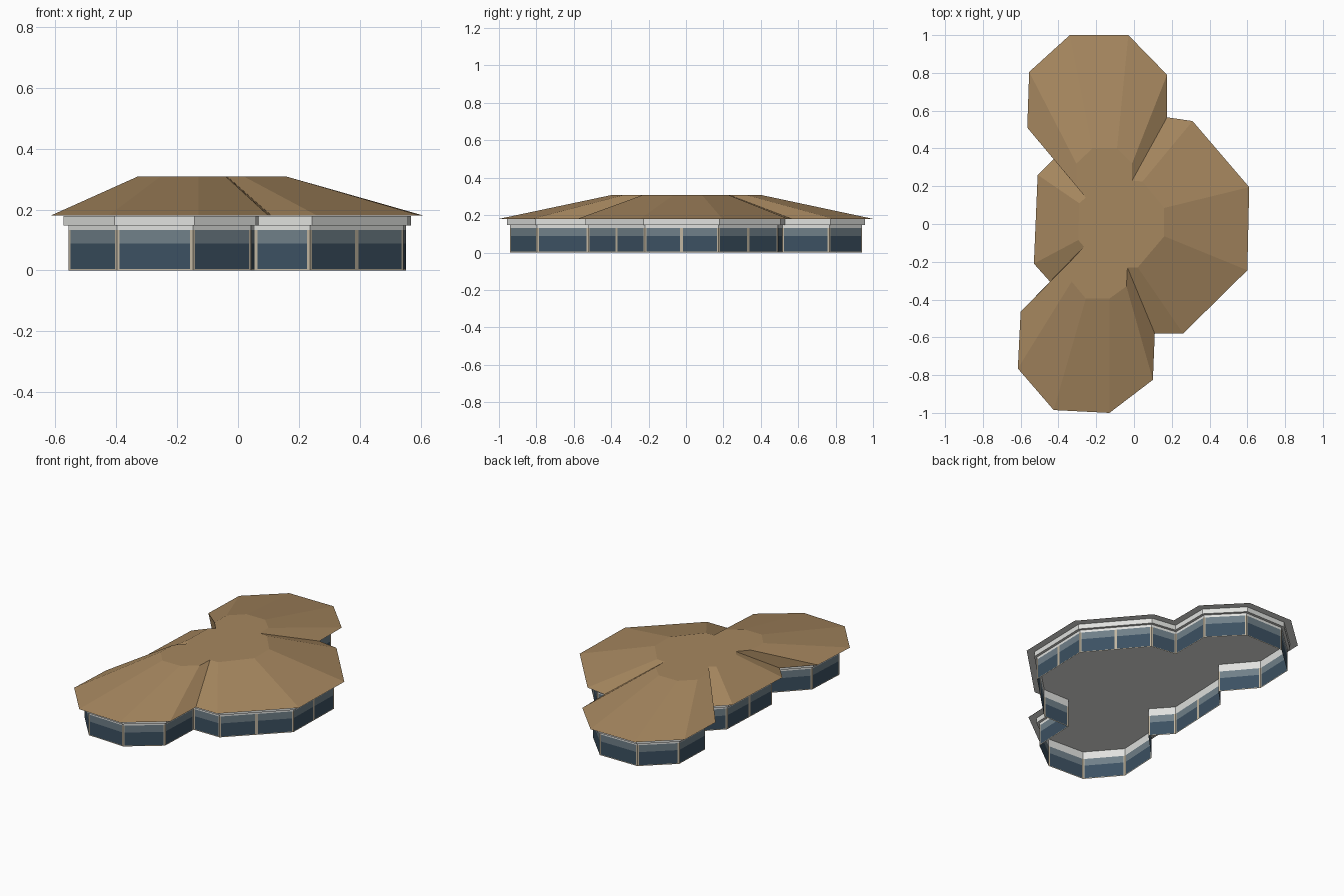
import bpy
from mathutils import Vector

if "Cube" in bpy.data.objects:
    bpy.data.objects.remove(bpy.data.objects["Cube"])


def mat(name, r, g, b):
    m = bpy.data.materials.new(name)
    lin = [((c / 255 + 0.055) / 1.055) ** 2.4 for c in (r, g, b)]
    m.diffuse_color = (*lin, 1)
    m.use_nodes = True
    m.node_tree.nodes["Principled BSDF"].inputs["Base Color"].default_value = m.diffuse_color
    return m


ROOF = mat("tan_roof", 166, 135, 95)
WHITE = mat("white_trim", 224, 225, 222)
CEILING = mat("pale_grey_ceiling", 232, 232, 228)
POST = mat("beige_frame", 192, 181, 160)
GLASS_LOW = mat("dark_blue_glass", 60, 81, 98)
GLASS_HIGH = mat("pale_blue_glass", 112, 128, 137)

# Eave outline and the flat roof deck outline, matching point for point
eave = [(-.34, 1), (-.03, 1), (.175, .79), (.175, .565), (.31, .545), (.61, .195), (.60, -.245),
        (.26, -.58), (.11, -.58), (.10, -.825), (-.13, -1), (-.425, -.985), (-.615, -.765),
        (-.60, -.465), (-.445, -.305), (-.53, -.21), (-.51, .26), (-.425, .345), (-.565, .51), (-.555, .805)]
deck = [(-.22, .40), (-.09, .40), (-.01, .32), (-.01, .23), (.045, .225), (.16, .085), (.16, -.065),
        (.02, -.23), (-.035, -.23), (-.04, -.33), (-.13, -.395), (-.255, -.395), (-.33, -.305),
        (-.325, -.185), (-.265, -.12), (-.295, -.085), (-.29, .11), (-.255, .14), (-.305, .20), (-.305, .32)]
eave = [Vector(p) for p in reversed(eave)]      # counter-clockwise
deck = [Vector(p) for p in reversed(deck)]
N = len(eave)


def inset(poly, d):
    """Move every side of the outline inwards by d with mitred corners."""
    out = []
    for i, p in enumerate(poly):
        a = (p - poly[i - 1]).normalized()
        b = (poly[(i + 1) % len(poly)] - p).normalized()
        na, nb = Vector((-a.y, a.x)), Vector((-b.y, b.x))
        out.append(p + (na + nb) * d / (1 + na.dot(nb)))
    return out


def make(name, verts, faces, mats, idx=None):
    me = bpy.data.meshes.new(name)
    me.from_pydata(verts, [], faces)
    for m in mats:
        me.materials.append(m)
    if idx:
        for p, i in zip(me.polygons, idx):
            p.material_index = i
    ob = bpy.data.objects.new(name, me)
    bpy.context.collection.objects.link(ob)
    return ob


def loft(name, rings, m, cap=False):
    """Skin between successive (outline, height) rings, optionally closing the last."""
    verts = [(p.x, p.y, z) for poly, z in rings for p in poly]
    faces = [(r * N + i, r * N + (i + 1) % N, (r + 1) * N + (i + 1) % N, (r + 1) * N + i)
             for r in range(len(rings) - 1) for i in range(N)]
    if cap:
        faces.append([(len(rings) - 1) * N + i for i in range(N)])
    return make(name, verts, faces, [m])


fascia = inset(eave, .042)
wall = inset(eave, .058)

# Sloped roof with flat deck
loft("roof", [(eave, .18), (deck, .308)], ROOF, cap=True)
# Flat underside of the roof: eave soffit and ceiling in one sheet (the base is open)
make("ceiling", [(p.x, p.y, .179) for p in eave], [list(reversed(range(N)))], [CEILING])
# Trim band under the eaves
loft("fascia_band", [(wall, .148), (fascia, .148), (fascia, .179)], WHITE)

# Window walls: each side is split into posts, sills and two glass tones
levels = [0, .005, .088, .132, .179]
for k in range(N):
    a, b = wall[k], wall[(k + 1) % N]
    L = (b - a).length
    cols = [0, .009, L - .009, L]
    if L > .3:
        cols[2:2] = [L / 2 - .008, L / 2 + .008]
    verts, faces, idx = [], [], []
    for z in levels:
        for u in cols:
            p = a.lerp(b, u / L)
            verts.append((p.x, p.y, z))
    n = len(cols)
    for r in range(len(levels) - 1):
        for c in range(n - 1):
            faces.append((r * n + c, r * n + c + 1, (r + 1) * n + c + 1, (r + 1) * n + c))
            if r == 3:
                idx.append(0)
            elif r == 0 or c % 2 == 0:
                idx.append(1)
            else:
                idx.append(1 + r)
    make(f"window_wall_{k + 1}", verts, faces, [WHITE, POST, GLASS_LOW, GLASS_HIGH], idx)
